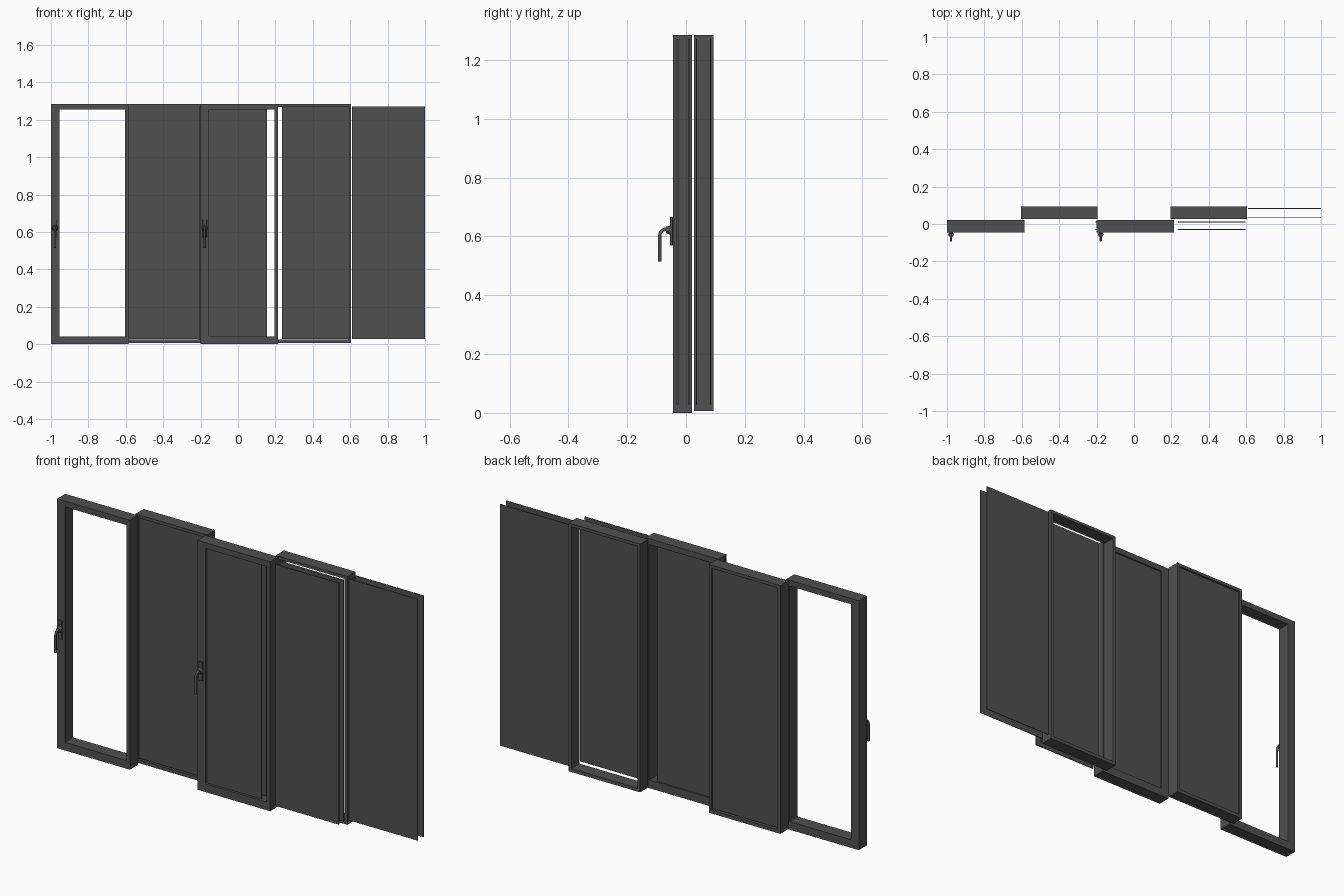
import bpy, bmesh, math
from mathutils import Vector

if "Cube" in bpy.data.objects:
    bpy.data.objects.remove(bpy.data.objects["Cube"], do_unlink=True)

grey = bpy.data.materials.new("dark_grey")
grey.use_nodes = True
colour = (0.08, 0.08, 0.08, 1)
grey.diffuse_color = colour
grey.node_tree.nodes["Principled BSDF"].inputs["Base Color"].default_value = colour


def add_object(name, mesh):
    obj = bpy.data.objects.new(name, mesh)
    bpy.context.scene.collection.objects.link(obj)
    mesh.materials.clear()
    mesh.materials.append(grey)
    return obj


def from_bmesh(name, bm):
    bmesh.ops.recalc_face_normals(bm, faces=bm.faces)
    mesh = bpy.data.meshes.new(name)
    bm.to_mesh(mesh)
    bm.free()
    return add_object(name, mesh)


def box(name, x0, x1, y0, y1, z0, z1, bevel=0):
    bm = bmesh.new()
    bmesh.ops.create_cube(bm, size=1)
    for v in bm.verts:
        v.co = ((x0 + x1) / 2 + v.co.x * (x1 - x0),
                (y0 + y1) / 2 + v.co.y * (y1 - y0),
                (z0 + z1) / 2 + v.co.z * (z1 - z0))
    if bevel:
        bmesh.ops.bevel(bm, geom=bm.edges[:], offset=bevel, segments=2,
                        profile=0.5, affect='EDGES')
    return from_bmesh(name, bm)


def frame(name, outer, inner, y0, y1):
    """Rectangular ring; outer and inner are (x0, x1, z0, z1)."""
    bm = bmesh.new()

    def loop(r):
        x0, x1, z0, z1 = r
        return [bm.verts.new((x, y0, z))
                for x, z in ((x0, z0), (x1, z0), (x1, z1), (x0, z1))]
    a, b = loop(outer), loop(inner)
    faces = [bm.faces.new((a[i], a[(i + 1) % 4], b[(i + 1) % 4], b[i]))
             for i in range(4)]
    ext = bmesh.ops.extrude_face_region(bm, geom=faces, use_keep_orig=True)
    moved = [g for g in ext["geom"] if isinstance(g, bmesh.types.BMVert)]
    bmesh.ops.translate(bm, verts=moved, vec=(0, y1 - y0, 0))
    return from_bmesh(name, bm)


def handle(name, x):
    # back plate
    box(name + "_plate", x - 0.011, x + 0.011, -0.054, -0.045, 0.57, 0.667, 0.002)
    # round boss on the plate
    bm = bmesh.new()
    bmesh.ops.create_cone(bm, cap_ends=True, segments=20, radius1=0.016,
                          radius2=0.011, depth=0.016)
    for v in bm.verts:
        v.co = Vector((x + v.co.x, -0.06 - v.co.z, 0.622 + v.co.y))
    boss = from_bmesh(name + "_boss", bm)
    # bent lever
    curve = bpy.data.curves.new(name + "_path", 'CURVE')
    curve.dimensions = '3D'
    curve.bevel_depth = 0.006
    curve.bevel_resolution = 3
    curve.use_fill_caps = True
    r = 0.022
    bend = [(-0.067 - r * math.sin(t), 0.603 + r * math.cos(t))
            for t in [math.pi / 2 * i / 6 for i in range(7)]]
    path = [(-0.055, 0.625)] + bend + [(-0.089, 0.515)]
    spline = curve.splines.new('POLY')
    spline.points.add(len(path) - 1)
    for p, (y, z) in zip(spline.points, path):
        p.co = (x, y, z, 1)
    temp = bpy.data.objects.new(name + "_temp", curve)
    bpy.context.scene.collection.objects.link(temp)
    bpy.context.view_layer.update()
    graph = bpy.context.evaluated_depsgraph_get()
    mesh = bpy.data.meshes.new_from_object(temp.evaluated_get(graph))
    bpy.data.objects.remove(temp, do_unlink=True)
    lever = add_object(name + "_lever", mesh)
    # smooth the round parts
    bpy.ops.object.select_all(action='DESELECT')
    for obj in (boss, lever):
        obj.select_set(True)
    bpy.context.view_layer.objects.active = lever
    bpy.ops.object.shade_smooth_by_angle(angle=math.radians(40))


TOP = 1.285

# front sashes: wide handle stile, narrow closing stile
for side, x in (("right", -1.0), ("middle", -0.2)):
    frame(side + "_sash_frame", (x, x + 0.415, 0, TOP),
          (x + 0.045, x + 0.395, 0.042, TOP - 0.03), -0.045, 0.021)
    handle(side + "_handle", x + 0.022)

# rear fixed frames: slim all round
for side, x in (("right", -0.604), ("left", 0.196)):
    frame(side + "_fixed_frame", (x, x + 0.408, 0.006, TOP),
          (x + 0.016, x + 0.392, 0.024, TOP - 0.016), 0.028, 0.094)

# double panes: front sash pairs, then rear pairs
for name, x0, x1, ys, t in (
        ("middle_sash", -0.205, 0.156, (-0.029, 0.01), 0.006),
        ("left_sash", 0.235, 0.596, (-0.029, 0.01), 0.006),
        ("right_fixed", -0.595, -0.205, (0.036, 0.083), 0.004),
        ("left_fixed", 0.61, 1.0, (0.036, 0.083), 0.004)):
    for label, y in zip(("outer", "inner"), ys):
        box(f"{name}_{label}_pane", x0, x1, y - t / 2, y + t / 2, 0.028, 1.272)
